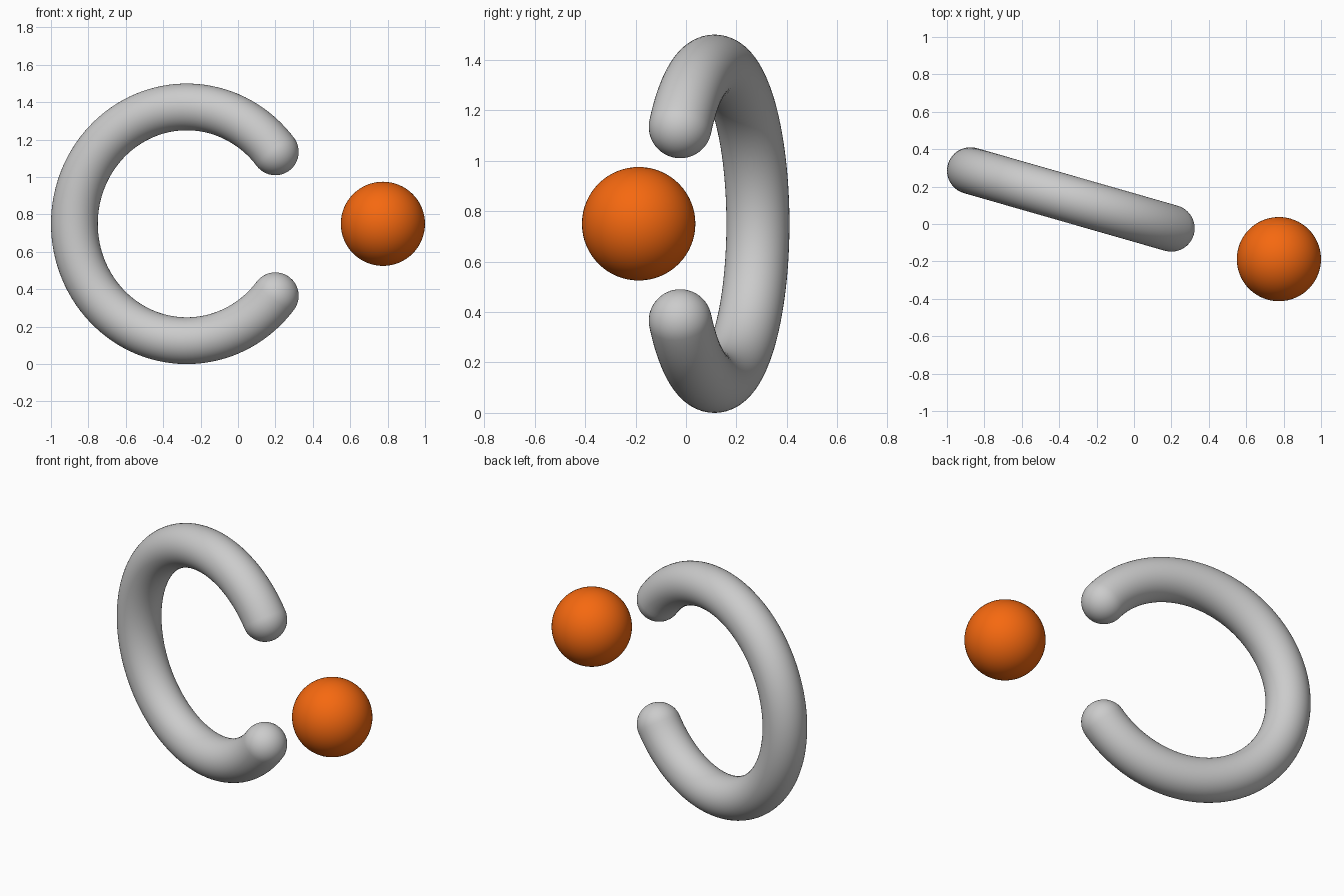
import bpy, bmesh
from math import sin, cos, pi, radians
from mathutils import Vector, Matrix

if "Cube" in bpy.data.objects:
    bpy.data.objects.remove(bpy.data.objects["Cube"])

TILT = radians(-16)
CENTRE = Vector((-0.274, 0.113, 0.75))
MAJOR, TUBE, GAP = 0.625, 0.125, radians(38)
SEGS, STEPS, CAP = 48, 96, 12
place = Matrix.Translation(CENTRE) @ Matrix.Rotation(TILT, 4, 'Z')


def finish(bm, name):
    bmesh.ops.recalc_face_normals(bm, faces=bm.faces)
    mesh = bpy.data.meshes.new(name)
    bm.to_mesh(mesh)
    bm.free()
    mesh.shade_smooth()
    obj = bpy.data.objects.new(name, mesh)
    bpy.context.collection.objects.link(obj)
    return obj


def station(angle, shift, radius):
    """One circle of the tube: arc angle, offset along the tangent, radius."""
    out = Vector((cos(angle), 0, sin(angle)))
    tangent = Vector((-sin(angle), 0, cos(angle)))
    mid = out * MAJOR + tangent * shift
    return [mid + radius * (out * cos(t) + Vector((0, 1, 0)) * sin(t))
            for t in (2 * pi * i / SEGS for i in range(SEGS))]


# Open ring: round tube along an arc, with hemispherical ends
start, end = GAP, 2 * pi - GAP
caps = [i * pi / 2 / CAP for i in range(1, CAP)]
circles = [station(start, -TUBE * sin(a), TUBE * cos(a)) for a in reversed(caps)]
circles += [station(start + (end - start) * i / STEPS, 0, TUBE) for i in range(STEPS + 1)]
circles += [station(end, TUBE * sin(a), TUBE * cos(a)) for a in caps]

bm = bmesh.new()
rows = [[bm.verts.new(p) for p in c] for c in circles]
for a, b in zip(rows, rows[1:]):
    for i in range(SEGS):
        j = (i + 1) % SEGS
        bm.faces.new((a[i], a[j], b[j], b[i]))
for row, angle, shift in ((rows[0], start, -TUBE), (rows[-1], end, TUBE)):
    tip = bm.verts.new(station(angle, shift, 0)[0])
    for i in range(SEGS):
        bm.faces.new((row[i], row[(i + 1) % SEGS], tip))
bm.transform(place)
finish(bm, "open_ring")

# Ball: in the ring's plane, level with the middle of the gap
bm = bmesh.new()
bmesh.ops.create_uvsphere(bm, u_segments=64, v_segments=32, radius=0.225)
bm.transform(place @ Matrix.Translation((1.091, 0, 0)))
ball = finish(bm, "ball")
orange = bpy.data.materials.new("orange")
orange.diffuse_color = (0.92, 0.14, 0.005, 1)
orange.use_nodes = True
orange.node_tree.nodes["Principled BSDF"].inputs["Base Color"].default_value = orange.diffuse_color
ball.data.materials.append(orange)
